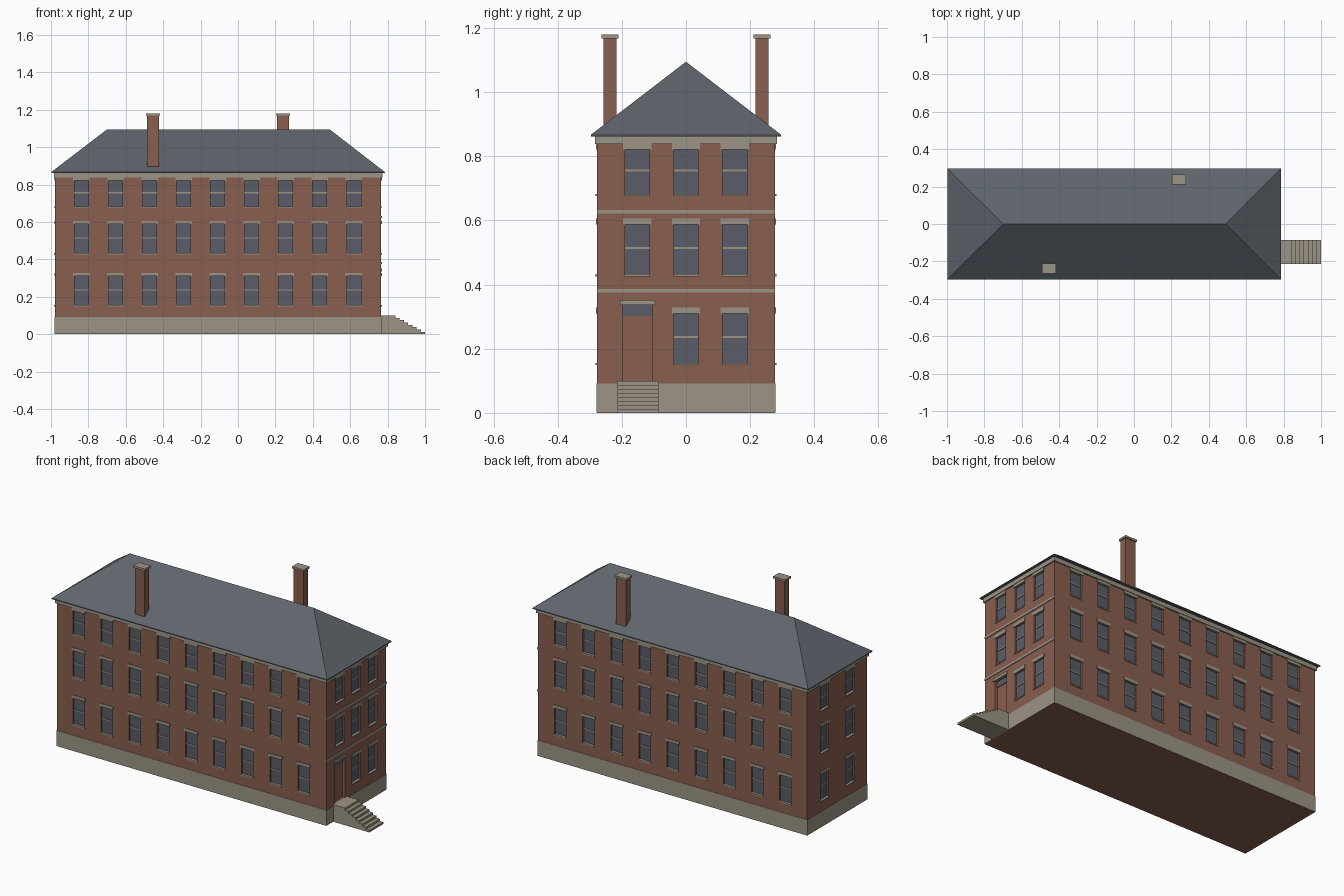
import bpy, bmesh
from mathutils import Vector

if "Cube" in bpy.data.objects:
    bpy.data.objects.remove(bpy.data.objects["Cube"], do_unlink=True)


def material(name, rgb):
    m = bpy.data.materials.new(name)
    m.use_nodes = True
    color = (*rgb, 1)
    m.diffuse_color = color
    bsdf = m.node_tree.nodes["Principled BSDF"]
    bsdf.inputs["Base Color"].default_value = color
    bsdf.inputs["Roughness"].default_value = 0.9
    return m


BRICK = material("brick", (0.25, 0.112, 0.078))
STONE = material("stone", (0.335, 0.3, 0.24))
GLASS = material("window_glass", (0.1, 0.11, 0.135))
SLATE = material("roof_slate", (0.115, 0.128, 0.15))


def finish(bm, name, mat):
    bmesh.ops.recalc_face_normals(bm, faces=bm.faces)
    me = bpy.data.meshes.new(name)
    bm.to_mesh(me)
    bm.free()
    me.materials.append(mat)
    ob = bpy.data.objects.new(name, me)
    bpy.context.scene.collection.objects.link(ob)
    return ob


def add_box(bm, a, b):
    a, b = Vector(a), Vector(b)
    verts = bmesh.ops.create_cube(bm, size=1)["verts"]
    for v in verts:
        v.co = (a + b) / 2 + Vector(c * abs(d) for c, d in zip(v.co, b - a))


def box(name, mat, a, b):
    bm = bmesh.new()
    add_box(bm, a, b)
    return finish(bm, name, mat)


# Main dimensions
X0, X1, Y = -0.978, 0.765, 0.277
XC = (X0 + X1) / 2
EAVE = 0.865

# Each wall: a point on it, its outward normal and its horizontal direction
WALLS = {
    "front": (Vector((0, -Y, 0)), Vector((0, -1, 0)), Vector((1, 0, 0))),
    "back": (Vector((0, Y, 0)), Vector((0, 1, 0)), Vector((1, 0, 0))),
    "left": (Vector((X1, 0, 0)), Vector((1, 0, 0)), Vector((0, 1, 0))),
    "right": (Vector((X0, 0, 0)), Vector((-1, 0, 0)), Vector((0, 1, 0))),
}


def wall_box(bm, wall, u, width, z0, z1, d0, d1):
    """Box on a wall, from depth d0 to d1 along the outward normal."""
    origin, normal, along = WALLS[wall]
    up = Vector((0, 0, 1))
    add_box(bm, origin + along * (u - width / 2) + normal * d0 + up * z0,
            origin + along * (u + width / 2) + normal * d1 + up * z1)


# Window positions: long walls have nine bays, the ends three and two
ROWS = [(0.153, 0.31), (0.43, 0.588), (0.68, 0.822)]
BAYS = {
    "front": [-0.837 + i * 0.182 for i in range(9)],
    "back": [-0.837 + i * 0.182 for i in range(9)],
    "left": [-0.152, 0, 0.152],
    "right": [-0.117, 0.117],
}
DOOR_Y, DOOR_W = -0.151, 0.09
W, DEPTH = 0.075, 0.012

cut, glass, lintels, sills, bars = (bmesh.new() for _ in range(5))
for wall, bays in BAYS.items():
    for row, (z0, z1) in enumerate(ROWS):
        for u in bays:
            if wall == "left" and row == 0 and u < -0.1:
                continue  # the doorway takes this bay
            zm = (z0 + z1) / 2 + 0.005
            wall_box(cut, wall, u, W, z0, z1, -DEPTH, 0.02)
            wall_box(glass, wall, u, W, z0, z1, -DEPTH - 0.004, -DEPTH + 0.002)
            wall_box(bars, wall, u, W, zm - 0.003, zm + 0.003, -DEPTH, -0.006)
            wall_box(lintels, wall, u, 0.088, z1, z1 + 0.018, -0.005, 0.004)
            wall_box(sills, wall, u, 0.08, z0 - 0.004, z0 + 0.003, -DEPTH, 0.005)

# Doorway with transom window and lintel
wall_box(cut, "left", DOOR_Y, DOOR_W, 0.1, 0.336, -0.015, 0.02)
wall_box(glass, "left", DOOR_Y, DOOR_W, 0.302, 0.336, -0.018, -0.012)
wall_box(lintels, "left", DOOR_Y, 0.11, 0.336, 0.352, -0.005, 0.006)

finish(glass, "window_panes", GLASS)
finish(lintels, "window_lintels", STONE)
finish(sills, "window_sills", STONE)
finish(bars, "window_bars", STONE)

# Brick walls with recessed openings
walls = box("brick_walls", BRICK, (X0, -Y, 0), (X1, Y, EAVE))
cutter = finish(cut, "opening_cutter", BRICK)
cutter.hide_render = True
cutter.hide_set(True)
cutter.display_type = "WIRE"
mod = walls.modifiers.new("openings", "BOOLEAN")
mod.operation = "DIFFERENCE"
mod.solver = "EXACT"
mod.object = cutter

# Stone base, cornice and the two bands on the entrance end
box("foundation", STONE, (X0 - 0.002, -Y - 0.002, 0.001), (X1 + 0.002, Y + 0.002, 0.092))
box("cornice", STONE, (X0 - 0.007, -Y - 0.007, 0.838), (X1 + 0.007, Y + 0.007, EAVE))
bands = bmesh.new()
for z in (0.375, 0.621):
    wall_box(bands, "left", 0, 2 * Y, z, z + 0.012, -0.005, 0.004)
finish(bands, "stone_bands", STONE)

# Hipped roof with a thin eave edge
RIDGE, OVER = 1.095, 0.02
bm = bmesh.new()
add_box(bm, (X0 - OVER, -Y - OVER, EAVE - 0.003), (X1 + OVER, Y + OVER, EAVE + 0.002))
top = [f for f in bm.faces if f.normal.z > 0.5 or f.calc_center_median().z > EAVE + 0.001]
ring = sorted(top[0].verts, key=lambda v: (v.co.x, v.co.y))
bmesh.ops.delete(bm, geom=top, context="FACES_ONLY")
a, b, c, d = ring  # two at the low x end, two at the high x end
r0 = bm.verts.new((-0.70, 0, RIDGE))
r1 = bm.verts.new((0.49, 0, RIDGE))
for face in ((a, b, r0), (c, d, r1), (a, c, r1, r0), (b, d, r1, r0)):
    bm.faces.new(face)
finish(bm, "hipped_roof", SLATE)

# Chimneys with stone caps
for name, x, y in (("front", -0.455, -0.237), ("back", 0.24, 0.237)):
    box(name + "_chimney", BRICK, (x - 0.032, y - 0.021, 0.87), (x + 0.032, y + 0.021, 1.17))
    box(name + "_chimney_cap", STONE, (x - 0.038, y - 0.027, 1.168), (x + 0.038, y + 0.027, 1.18))

# Entrance landing and steps, extruded from a stair profile
STEPS, LAND, TOP = 7, 0.842, 0.1
run, rise = (1.0 - LAND) / STEPS, TOP / (STEPS + 1)
profile = [(X1, 0), (X1, TOP), (LAND, TOP)]
for i in range(STEPS):
    z = TOP - (i + 1) * rise
    profile += [(LAND + i * run, z), (LAND + (i + 1) * run, z)]
profile.append((1.0, 0))
bm = bmesh.new()
side = bm.faces.new([bm.verts.new((x, -0.214, z)) for x, z in profile])
new = bmesh.ops.extrude_face_region(bm, geom=[side])["geom"]
bmesh.ops.translate(bm, vec=(0, 0.128, 0),
                    verts=[g for g in new if isinstance(g, bmesh.types.BMVert)])
finish(bm, "entrance_steps", STONE)
